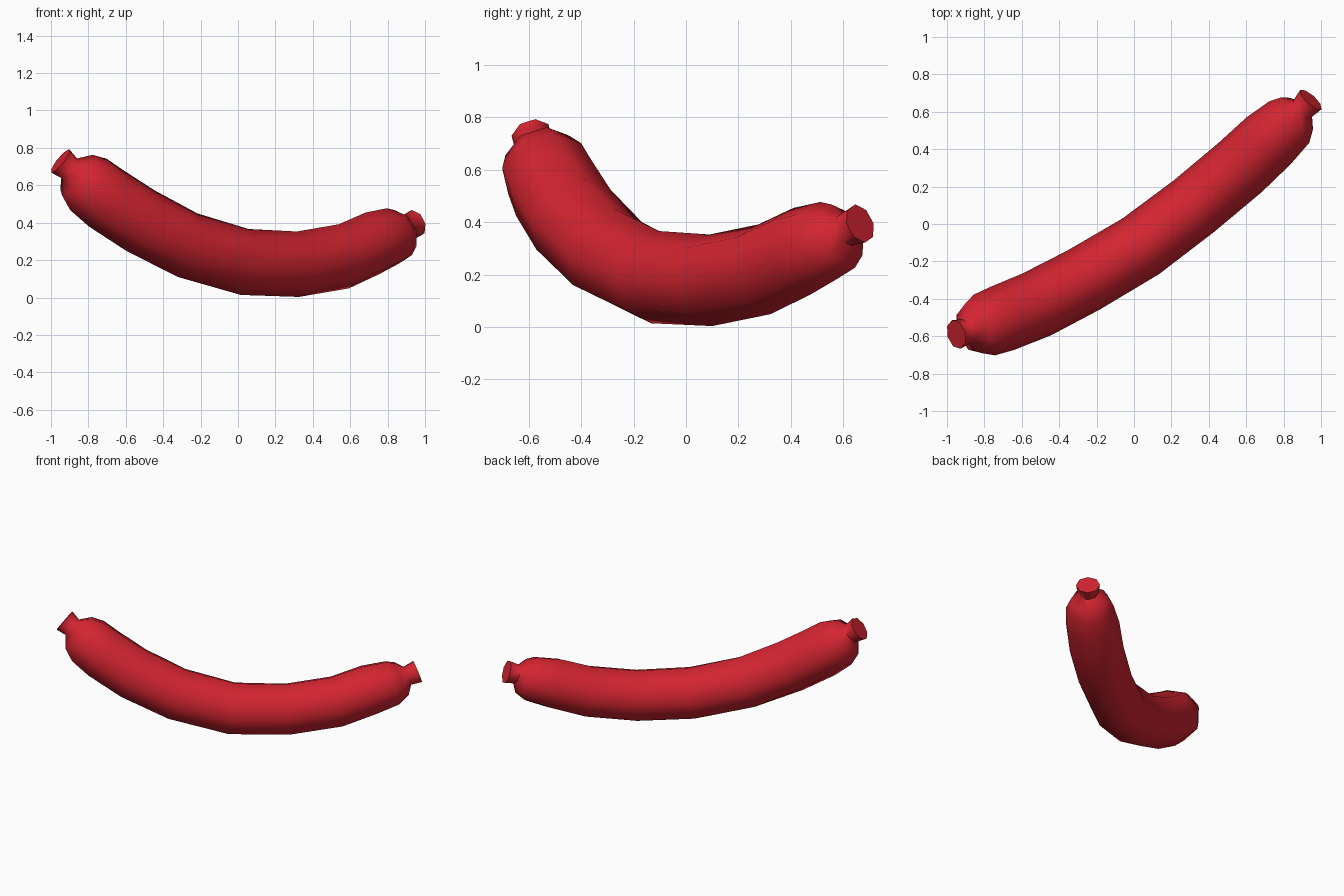
import bpy, bmesh, math
from mathutils import Vector

cube = bpy.data.objects.get("Cube")
if cube:
    bpy.data.objects.remove(cube)

SIDES = 8

red = bpy.data.materials.new("sausage_red")
red.use_nodes = True
colour = (0.65, 0.018, 0.03, 1)
red.diffuse_color = colour
red.node_tree.nodes["Principled BSDF"].inputs["Base Color"].default_value = colour

# Centre line of the curved casing with its radius: x, y, z, r
path = [
    (-0.95, -0.59, 0.73, 0.08),      # tied end
    (-0.90, -0.575, 0.69, 0.068),    # neck
    (-0.86, -0.56, 0.655, 0.138),
    (-0.80, -0.54, 0.605, 0.172),
    (-0.705, -0.505, 0.53, 0.18),
    (-0.52, -0.43, 0.41, 0.182),
    (-0.27, -0.30, 0.28, 0.18),
    (0.035, -0.12, 0.19, 0.178),
    (0.32, 0.095, 0.178, 0.175),
    (0.565, 0.30, 0.22, 0.175),
    (0.72, 0.445, 0.29, 0.172),
    (0.83, 0.545, 0.33, 0.154),
    (0.87, 0.59, 0.355, 0.122),
    (0.90, 0.615, 0.372, 0.066),     # neck
    (0.945, 0.665, 0.395, 0.077),    # tied end
]
centres = [Vector(p[:3]) for p in path]

# Sweep rings square to the centre line
bm = bmesh.new()
rings = []
for i, c in enumerate(centres):
    tangent = (centres[min(i + 1, len(path) - 1)] - centres[max(i - 1, 0)]).normalized()
    side = tangent.cross(Vector((0, 0, 1))).normalized()
    up = side.cross(tangent)
    ring = []
    for k in range(SIDES):
        a = math.tau * k / SIDES
        ring.append(bm.verts.new(c + path[i][3] * (side * math.cos(a) + up * math.sin(a))))
    rings.append(ring)
for a, b in zip(rings, rings[1:]):
    for k in range(SIDES):
        n = (k + 1) % SIDES
        bm.faces.new((a[k], a[n], b[n], b[k]))

# Flat caps on the tied ends
bm.faces.new(rings[0])
bm.faces.new(rings[-1])
bmesh.ops.recalc_face_normals(bm, faces=bm.faces)

mesh = bpy.data.meshes.new("sausage")
bm.to_mesh(mesh)
bm.free()
mesh.materials.append(red)
sausage = bpy.data.objects.new("sausage", mesh)
bpy.context.collection.objects.link(sausage)

bpy.ops.object.select_all(action='DESELECT')
sausage.select_set(True)
bpy.context.view_layer.objects.active = sausage
bpy.ops.object.shade_smooth_by_angle(angle=math.radians(60))
